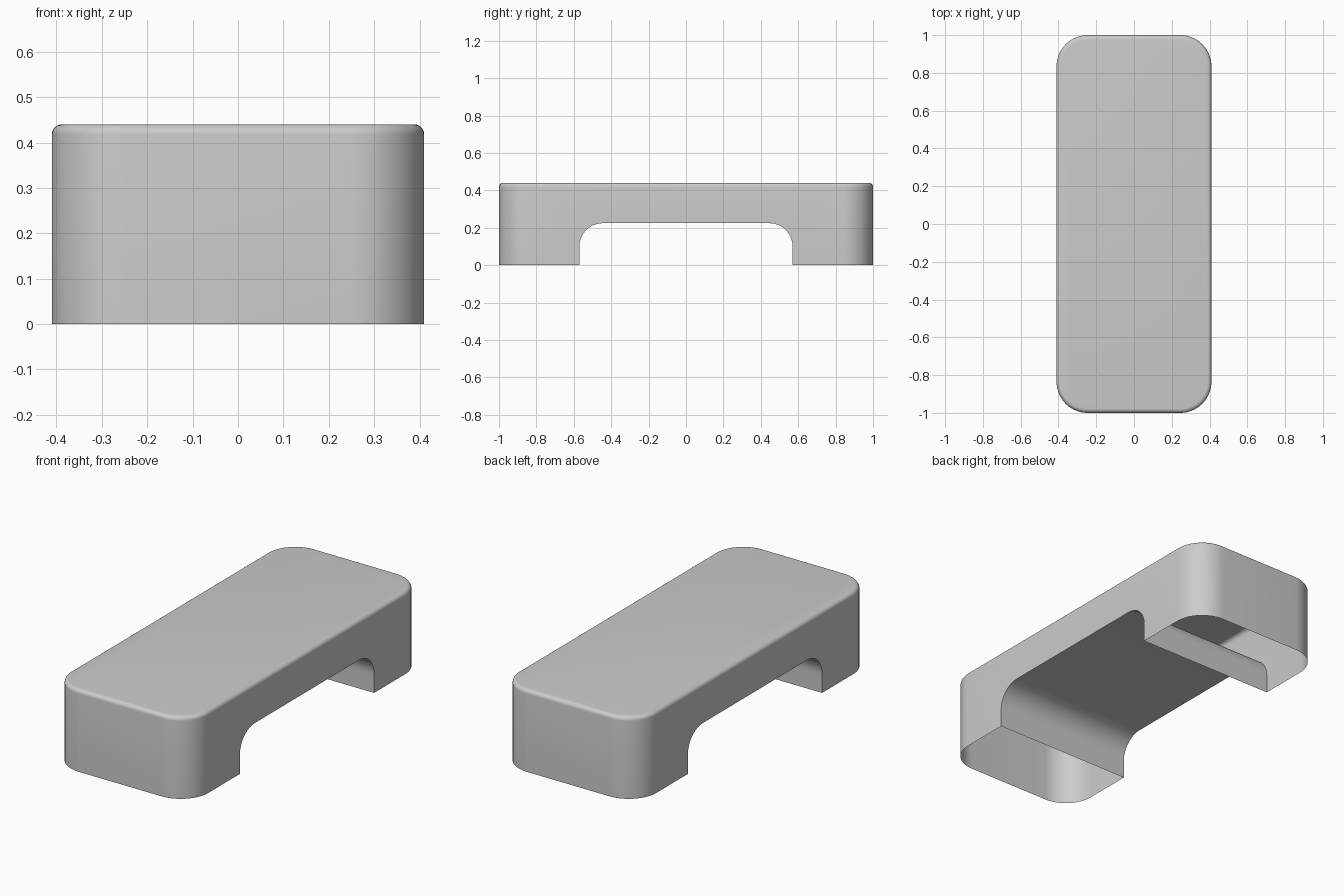
import bpy, bmesh
from math import pi, sin, cos

if "Cube" in bpy.data.objects:
    bpy.data.objects.remove(bpy.data.objects["Cube"])

W, L, H = 0.41, 1.0, 0.44        # half width, half length, height
CORNER, EDGE = 0.165, 0.022      # plan corner radius, top edge radius


def ring(bm, inset, z, n=14):
    """Rounded-rectangle loop of vertices."""
    r = CORNER - inset
    verts = []
    for k, (sx, sy) in enumerate(((1, 1), (-1, 1), (-1, -1), (1, -1))):
        for i in range(n + 1):
            a = (k + i / n) * pi / 2
            verts.append(bm.verts.new((sx * (W - CORNER) + r * cos(a),
                                       sy * (L - CORNER) + r * sin(a), z)))
    return verts


def bridge(bm, a, b):
    for i in range(len(a)):
        j = (i + 1) % len(a)
        bm.faces.new((a[i], a[j], b[j], b[i]))


def finish(bm, name):
    bmesh.ops.recalc_face_normals(bm, faces=bm.faces)
    mesh = bpy.data.meshes.new(name)
    bm.to_mesh(mesh)
    bm.free()
    obj = bpy.data.objects.new(name, mesh)
    bpy.context.collection.objects.link(obj)
    return obj


# Body: rounded block with a softened top edge
bm = bmesh.new()
rings = [ring(bm, 0, 0)]
for i in range(7):
    t = i / 6 * pi / 2
    rings.append(ring(bm, EDGE * (1 - cos(t)), H - EDGE + EDGE * sin(t)))
for a, b in zip(rings, rings[1:]):
    bridge(bm, a, b)
bm.faces.new(rings[-1])
bm.faces.new(rings[0][::-1])
body = finish(bm, "bench_body")

# Arch cutter: round-topped opening running across the width
A, TOP, R = 0.57, 0.225, 0.125
profile = [(-A, -0.1), (A, -0.1)]
for side, start in ((1, 0), (-1, pi / 2)):
    for i in range(13):
        a = start + i / 12 * pi / 2
        profile.append((side * (A - R) + R * cos(a), TOP - R + R * sin(a)))
bm = bmesh.new()
left = [bm.verts.new((-0.6, y, z)) for y, z in profile]
right = [bm.verts.new((0.6, y, z)) for y, z in profile]
bridge(bm, left, right)
bm.faces.new(left)
bm.faces.new(right)
cutter = finish(bm, "arch_cutter")
cutter.hide_render = True

mod = body.modifiers.new("arch", "BOOLEAN")
mod.object = cutter
mod.operation = 'DIFFERENCE'
mod.solver = 'EXACT'
bpy.context.view_layer.objects.active = body
body.select_set(True)
bpy.ops.object.modifier_apply(modifier=mod.name)
bpy.data.objects.remove(cutter)

# Feet are open underneath: remove the faces on the ground
bm = bmesh.new()
bm.from_mesh(body.data)
ground = [f for f in bm.faces if all(abs(v.co.z) < 1e-4 for v in f.verts)]
bmesh.ops.delete(bm, geom=ground, context='FACES')
bm.to_mesh(body.data)
bm.free()

bpy.ops.object.shade_smooth_by_angle(angle=pi / 6)
